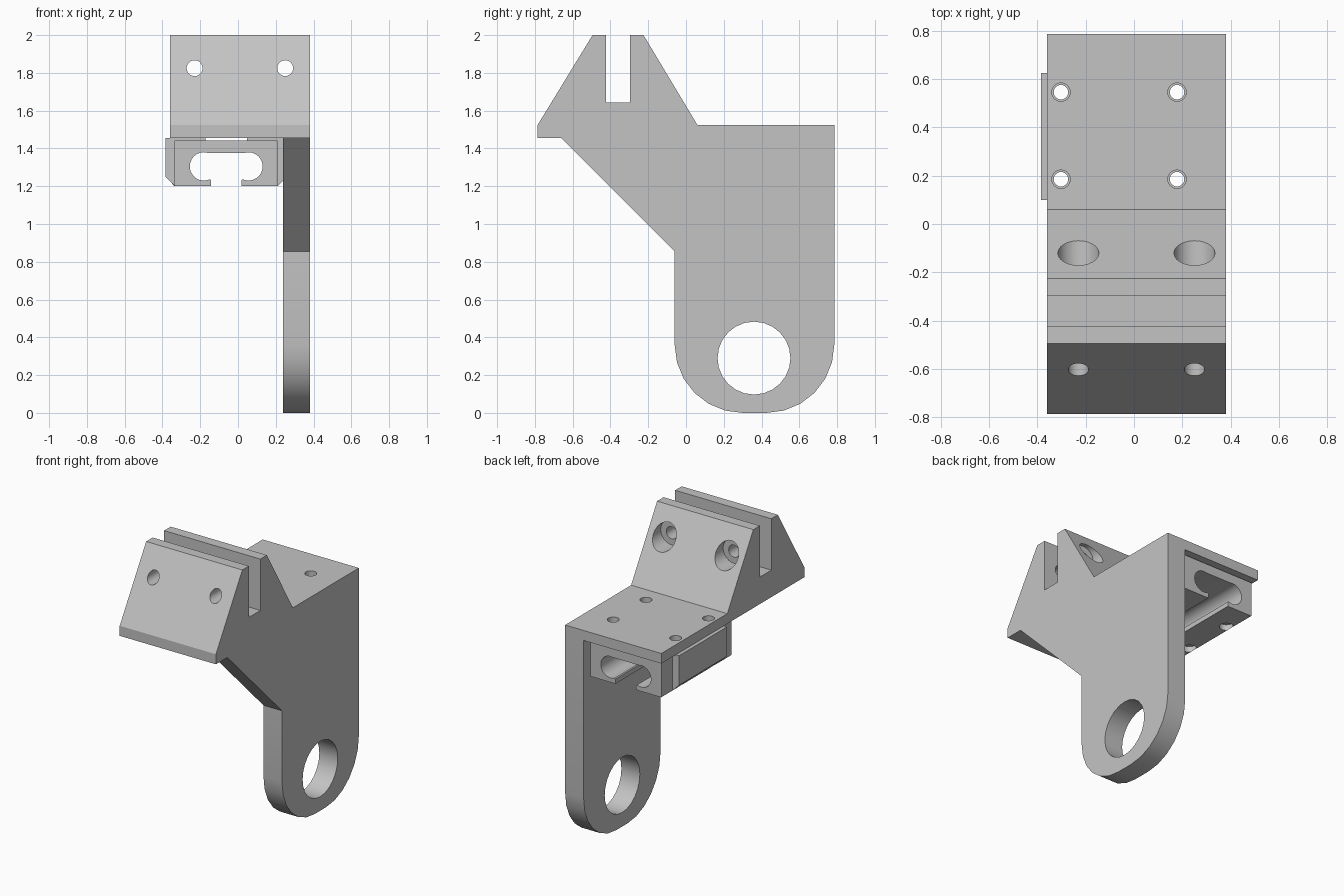
import bpy, bmesh
from math import sin, cos, radians
from mathutils import Matrix

cube = bpy.data.objects.get("Cube")
if cube:
    bpy.data.objects.remove(cube, do_unlink=True)

grey = bpy.data.materials.new("light grey")
grey.use_nodes = True
colour = (0.55, 0.55, 0.55, 1)
grey.diffuse_color = colour
grey.node_tree.nodes["Principled BSDF"].inputs["Base Color"].default_value = colour


def add_object(name, bm):
    bmesh.ops.recalc_face_normals(bm, faces=bm.faces)
    mesh = bpy.data.meshes.new(name)
    bm.to_mesh(mesh)
    bm.free()
    obj = bpy.data.objects.new(name, mesh)
    bpy.context.collection.objects.link(obj)
    mesh.materials.append(grey)
    return obj


def extrude(name, profile, axis, start, end):
    """Extrude a 2D profile along x (profile is y, z) or along y (profile is x, z)."""
    bm = bmesh.new()
    place = (lambda a, b: (start, a, b)) if axis == "x" else (lambda a, b: (a, start, b))
    face = bm.faces.new([bm.verts.new(place(a, b)) for a, b in profile])
    out = bmesh.ops.extrude_face_region(bm, geom=[face])
    step = (end - start, 0, 0) if axis == "x" else (0, end - start, 0)
    verts = [v for v in out["geom"] if isinstance(v, bmesh.types.BMVert)]
    bmesh.ops.translate(bm, verts=verts, vec=step)
    return add_object(name, bm)


def cylinder(axis, centre, radius, length, sides=24):
    bm = bmesh.new()
    turn = {"x": Matrix.Rotation(radians(90), 4, "Y"),
            "y": Matrix.Rotation(radians(90), 4, "X"),
            "z": Matrix.Identity(4)}[axis]
    bmesh.ops.create_cone(bm, cap_ends=True, segments=sides, radius1=radius,
                          radius2=radius, depth=length,
                          matrix=Matrix.Translation(centre) @ turn)
    cutter = add_object("hole_cutter", bm)
    cutter.hide_render = True
    return cutter


def combine(target, other, operation="DIFFERENCE"):
    mod = target.modifiers.new("combine", "BOOLEAN")
    mod.operation = operation
    mod.solver = "EXACT"
    mod.object = other
    bpy.context.view_layer.objects.active = target
    bpy.ops.object.modifier_apply(modifier=mod.name)
    bpy.data.objects.remove(other, do_unlink=True)


def arc(cx, cz, r, first, last, steps):
    angles = [radians(first + (last - first) * i / steps) for i in range(steps + 1)]
    return [(cx + r * cos(t), cz + r * sin(t)) for t in angles]


# Top clamp: slotted wedge with a flat mounting shelf behind it
under, shelf, slot = 1.455, 1.525, 1.643
bracket = extrude("mounting_bracket", [
    (-0.785, under), (-0.785, shelf), (-0.495, 2), (-0.423, 2), (-0.423, slot),
    (-0.297, slot), (-0.297, 2), (-0.225, 2), (0.06, shelf), (0.785, shelf),
    (0.785, under)], "x", -0.36, 0.38)

# Side arm with rounded foot and large eye
fillet = 0.36
arm = extrude("side_arm", [(0.785, under), (-0.66, under), (-0.06, 0.855)]
              + arc(0.30, fillet, fillet, 180, 270, 6)
              + arc(0.425, fillet, fillet, 270, 360, 6), "x", 0.238, 0.38)
combine(arm, cylinder("x", (0.3, 0.36, 0.29), 0.193, 0.6))
combine(bracket, arm, "UNION")

# Clamp bolts through the wedge, with wide bores at the back
for x in (-0.23, 0.25):
    combine(bracket, cylinder("y", (x, -0.4, 1.825), 0.042, 1.2))
    combine(bracket, cylinder("y", (x, 0.1, 1.825), 0.085, 0.6))

# Screw holes in the shelf
screws = [(x, y) for x in (-0.302, 0.178) for y in (0.185, 0.545)]
for x, y in screws:
    combine(bracket, cylinder("z", (x, y, 1.5), 0.038, 0.16))

# Sliding carriage: one middle block and two end caps sharing a rail channel
centre_x = -0.0625
channel = ([(0, 1.377), (0.1, 1.377)] + arc(0.118, 1.305, 0.075, 90, -115, 14)
           + [(0.08, 1.232), (0.08, 1.2)])


def mirrored(half):
    return ([(centre_x + u, z) for u, z in half]
            + [(centre_x - u, z) for u, z in reversed(half[1:-1])])


cap = mirrored(channel + [(0.2725, 1.2), (0.2725, 1.442), (0, 1.442)])
# Close each half outline on the centre line
block = mirrored(channel + [(0.2725, 1.2), (0.3225, 1.25), (0.3225, under),
                            (0.11, under), (0.11, 1.442), (0, 1.442)])


def close(half_outline):
    """Restore outline order: right half up to the top centre, then the left half down."""
    return half_outline


parts = [bracket,
         extrude("carriage_block", close(block), "y", 0.10, 0.625),
         extrude("carriage_front_cap", close(cap), "y", -0.02, 0.10),
         extrude("carriage_rear_cap", close(cap), "y", 0.625, 0.75)]
for x, y in screws:
    combine(parts[1], cylinder("z", (x, y, 1.35), 0.03, 0.6))
    combine(parts[1], cylinder("z", (x, y, 1.2), 0.045, 0.08))

# Merge flat regions and shade round walls smoothly
for obj in parts:
    bm = bmesh.new()
    bm.from_mesh(obj.data)
    bmesh.ops.remove_doubles(bm, verts=bm.verts, dist=0.0001)
    bmesh.ops.dissolve_limit(bm, angle_limit=radians(0.5), verts=bm.verts, edges=bm.edges)
    bm.to_mesh(obj.data)
    bm.free()
    bpy.ops.object.select_all(action="DESELECT")
    obj.select_set(True)
    bpy.context.view_layer.objects.active = obj
    bpy.ops.object.shade_smooth_by_angle(angle=radians(30))
